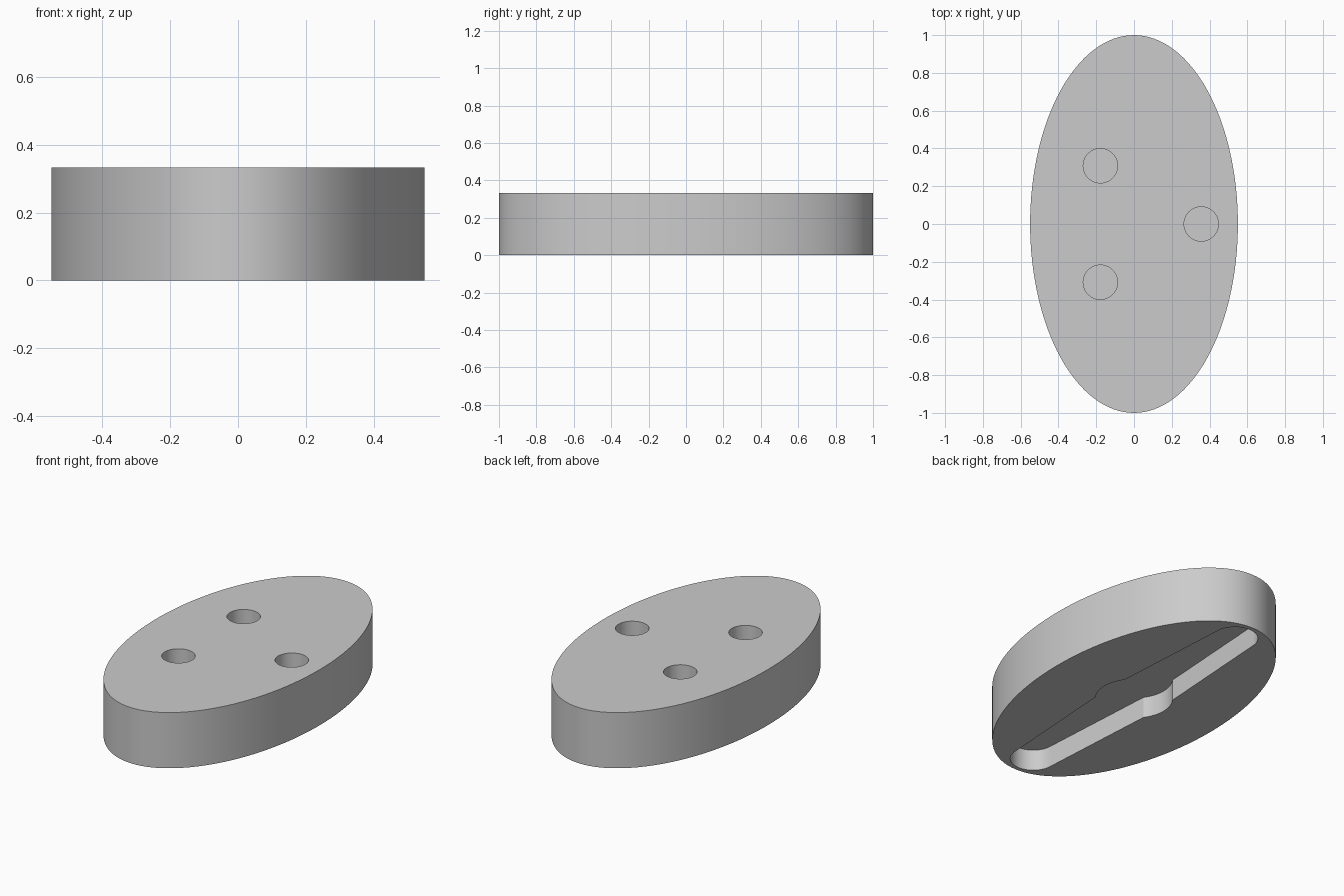
import bpy
import bmesh
from math import cos, sin, pi, acos, radians

HEIGHT = 0.333

old = bpy.data.objects.get("Cube")
if old:
    bpy.data.objects.remove(old, do_unlink=True)


def arc(cx, cy, rx, ry, start, end, steps):
    """Points along an elliptical arc, both ends included."""
    angles = [start + (end - start) * i / steps for i in range(steps + 1)]
    return [(cx + rx * cos(a), cy + ry * sin(a)) for a in angles]


def prism(name, outline, z0, z1):
    """Extrude a closed outline from z0 up to z1."""
    bm = bmesh.new()
    face = bm.faces.new([bm.verts.new((x, y, z0)) for x, y in outline])
    top = bmesh.ops.extrude_face_region(bm, geom=[face])["geom"]
    verts = [v for v in top if isinstance(v, bmesh.types.BMVert)]
    bmesh.ops.translate(bm, verts=verts, vec=(0, 0, z1 - z0))
    bmesh.ops.recalc_face_normals(bm, faces=bm.faces)
    mesh = bpy.data.meshes.new(name)
    bm.to_mesh(mesh)
    bm.free()
    obj = bpy.data.objects.new(name, mesh)
    bpy.context.collection.objects.link(obj)
    return obj


def cut(body, cutter):
    """Subtract the cutter from the body, then discard it."""
    mod = body.modifiers.new("cut", "BOOLEAN")
    mod.operation = "DIFFERENCE"
    mod.solver = "EXACT"
    mod.object = cutter
    bpy.context.view_layer.objects.active = body
    bpy.ops.object.modifier_apply(modifier=mod.name)
    bpy.data.objects.remove(cutter, do_unlink=True)


# Oval body
body = prism("oval_body", arc(0, 0, 0.55, 1, 0, 2 * pi, 128)[:-1], 0, HEIGHT)

# Three blind round holes in the top, evenly spaced on a circle
for i in range(3):
    a = i * 2 * pi / 3
    circle = arc(0.356 * cos(a), 0.356 * sin(a), 0.091, 0.091, 0, 2 * pi, 48)[:-1]
    cut(body, prism("hole_cutter", circle, HEIGHT - 0.17, HEIGHT + 0.1))

# Tapered slot in the underside with a round widening in the middle
mid_r, neck, end_r, end_y = 0.21, 0.17, 0.125, 0.85
a = acos(neck / mid_r)
slot = (arc(0, 0, mid_r, mid_r, -a, a, 16)
        + arc(0, end_y, end_r, end_r, 0, pi, 24)
        + arc(0, 0, mid_r, mid_r, pi - a, pi + a, 16)
        + arc(0, -end_y, end_r, end_r, pi, 2 * pi, 24))
cut(body, prism("slot_cutter", slot, -0.1, 0.125))

# Plain grey finish
grey = bpy.data.materials.new("plain_grey")
grey.use_nodes = True
colour = (0.6, 0.6, 0.6, 1)
grey.diffuse_color = colour
grey.node_tree.nodes["Principled BSDF"].inputs["Base Color"].default_value = colour
body.data.materials.clear()
body.data.materials.append(grey)
for p in body.data.polygons:
    p.material_index = 0

bpy.ops.object.select_all(action="DESELECT")
body.select_set(True)
bpy.context.view_layer.objects.active = body
bpy.ops.object.shade_smooth_by_angle(angle=radians(30))
